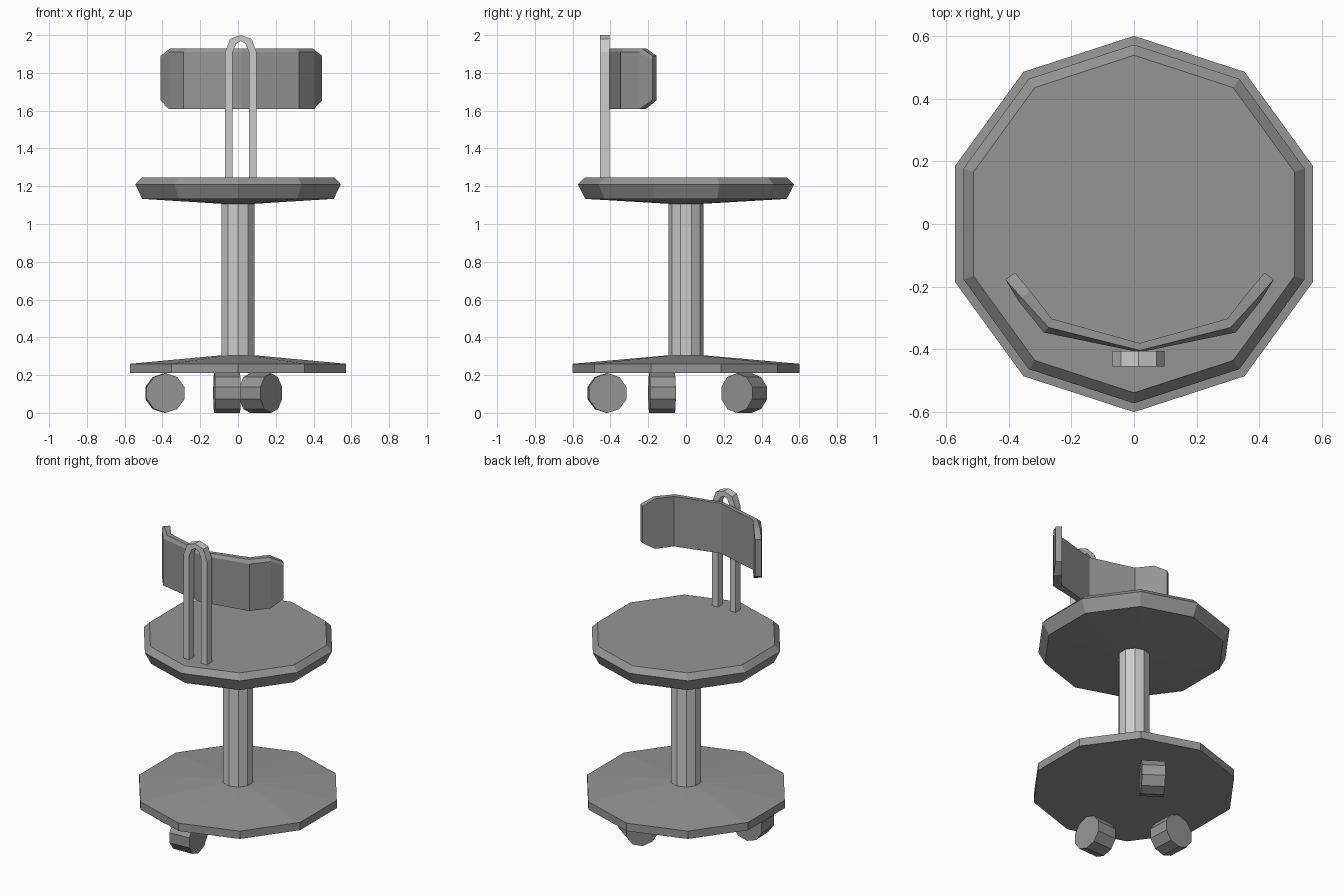
import bpy, bmesh
from math import cos, sin, pi, radians
from mathutils import Matrix

if "Cube" in bpy.data.objects:
    bpy.data.objects.remove(bpy.data.objects["Cube"])

dark = bpy.data.materials.new("dark_grey")
dark.diffuse_color = (0.3, 0.3, 0.3, 1)
dark.use_nodes = True
dark.node_tree.nodes["Principled BSDF"].inputs["Base Color"].default_value = dark.diffuse_color


def loft(name, rings, matrix=None, material=None):
    """Skin a list of equal-length rings and cap both ends."""
    bm = bmesh.new()
    vs = [[bm.verts.new(p) for p in ring] for ring in rings]
    n = len(vs[0])
    for a, b in zip(vs, vs[1:]):
        for i in range(n):
            j = (i + 1) % n
            bm.faces.new((a[i], a[j], b[j], b[i]))
    bm.faces.new(vs[0][::-1])
    bm.faces.new(vs[-1])
    bmesh.ops.recalc_face_normals(bm, faces=bm.faces)
    if matrix:
        bm.transform(matrix)
    me = bpy.data.meshes.new(name)
    bm.to_mesh(me)
    bm.free()
    if material:
        me.materials.append(material)
    ob = bpy.data.objects.new(name, me)
    bpy.context.collection.objects.link(ob)
    return ob


def turned(name, profile, matrix=None, material=None):
    """Ten-sided turned shape from (radius, z) pairs."""
    angles = [pi / 2 + 2 * pi * i / 10 for i in range(10)]
    return loft(name, [[(r * cos(a), r * sin(a), z) for a in angles]
                       for r, z in profile], matrix, material)


# Base, column and seat
turned("base_plate", [(0.6, 0.21), (0.6, 0.26), (0.09, 0.305)], material=dark)
turned("column", [(0.092, 0.29), (0.092, 1.13)])
turned("seat", [(0.09, 1.107), (0.533, 1.133), (0.572, 1.21), (0.538, 1.245)],
       material=dark)

# Casters: position and heading of the axle
for i, (x, y, heading) in enumerate([(-0.387, -0.127, 93), (-0.058, -0.418, 3),
                                     (0.12, 0.308, -35)]):
    m = (Matrix.Translation((x, y, 0.105)) @ Matrix.Rotation(radians(heading), 4, 'Z')
         @ Matrix.Rotation(pi / 2, 4, 'Y') @ Matrix.Rotation(pi / 2, 4, 'Z'))
    turned(f"caster_{i + 1}", [(0.105, -0.068), (0.105, 0.068)], m, dark)

# Curved backrest: inner x, y, top edge x, y, width of the back bevel, z range
CX = 0.018
half = [(0.398, -0.155, 0.428, -0.177, 0.0, 1.655, 1.89),
        (0.35, -0.212, 0.376, -0.236, 0.01, 1.61, 1.93),
        (0.28, -0.302, 0.29, -0.330, 0.016, 1.61, 1.93)]
mid = [(0.0, -0.38, 0.0, -0.403, 0.006, 1.61, 1.93)]
stations = [(-1, s) for s in half] + [(1, s) for s in mid + half[::-1]]
rings = []
for side, (ix, iy, ox, oy, bev, z0, z1) in stations:
    bx = bev if ox else 0
    rings.append([(CX + side * ix, iy, z0), (CX + side * ix, iy, z1),
                  (CX + side * ox, oy, z1),
                  (CX + side * (ox + bx), oy - bev, z1 - 0.02),
                  (CX + side * (ox + bx), oy - bev, z0)])
loft("backrest", rings, material=dark)

# Arched support: outer and inner outline points, offset from its centre line
arch = [(0.083, 1.23, 0.043, 1.23), (0.083, 1.91, 0.043, 1.91),
        (0.057, 1.98, 0.025, 1.955)]
path = ([(-1, p) for p in arch] + [(1, (0, 2.0, 0, 1.968))]
        + [(1, p) for p in arch[::-1]])
loft("back_support",
     [[(0.015 + s * ox, -0.455, oz), (0.015 + s * ox, -0.405, oz),
       (0.015 + s * ix, -0.405, iz), (0.015 + s * ix, -0.455, iz)]
      for s, (ox, oz, ix, iz) in path])
